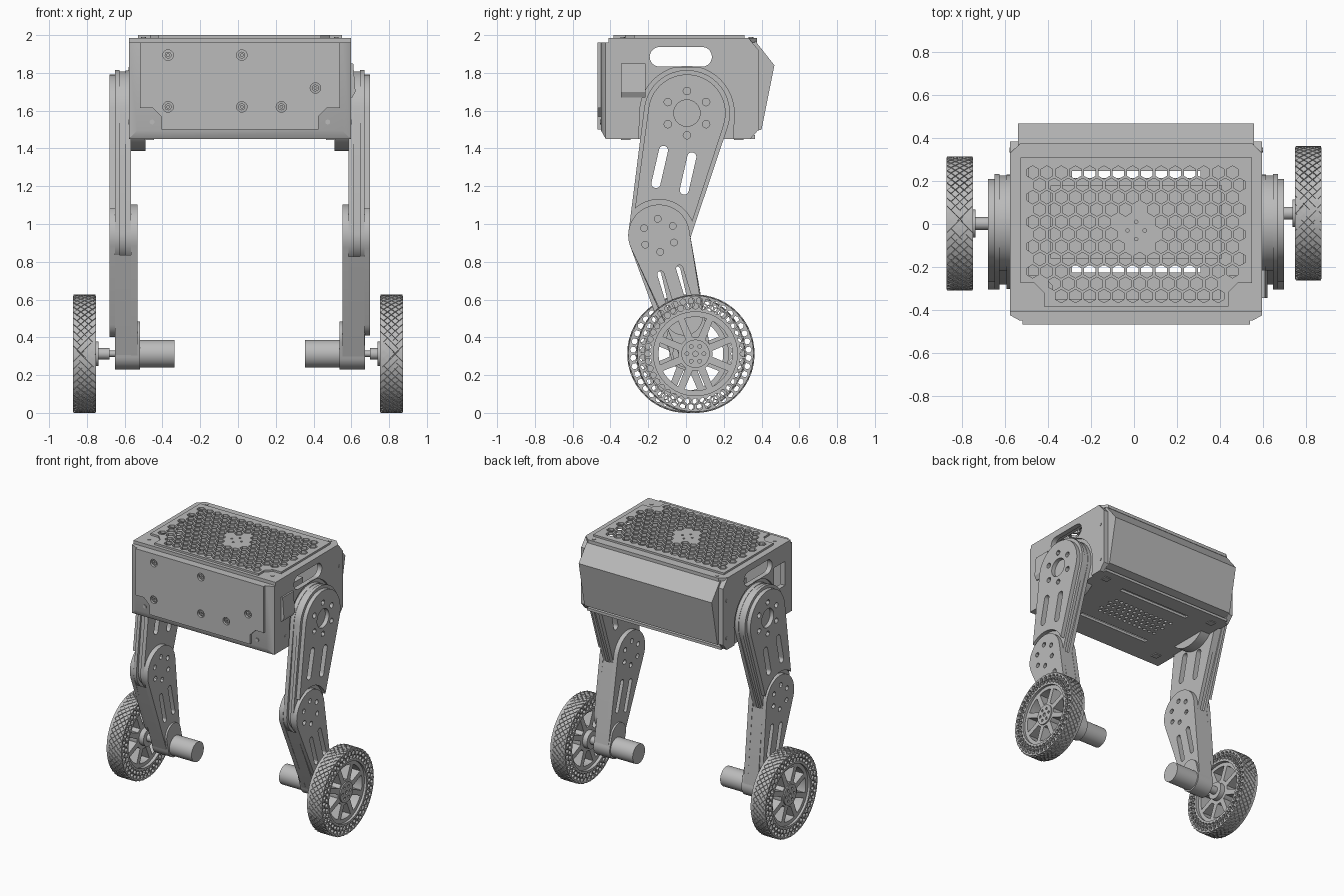
import bpy, bmesh
from math import pi, sin, cos, acos, atan2, hypot, radians
from mathutils import Matrix, Vector

if "Cube" in bpy.data.objects:
    bpy.data.objects.remove(bpy.data.objects["Cube"])

SHIFT = 0.01          # body and legs sit slightly off the wheel centre line
HIP, KNEE = (0.005, 1.587), (-0.143, 0.94)
WHEEL_Z, WHEEL_R = 0.313, 0.313

grey = bpy.data.materials.new("plain_grey")
grey.use_nodes = True
grey.diffuse_color = (0.5, 0.5, 0.5, 1)
grey.node_tree.nodes["Principled BSDF"].inputs["Base Color"].default_value = grey.diffuse_color

# Sketch plane to world, keyed by the extrusion axis
FRAMES = {"x": Matrix(((0, 0, 1), (1, 0, 0), (0, 1, 0))),
          "y": Matrix(((1, 0, 0), (0, 0, -1), (0, 1, 0))),
          "z": Matrix.Identity(3)}


def finish(name, bm):
    bmesh.ops.remove_doubles(bm, verts=bm.verts, dist=1e-5)
    bmesh.ops.recalc_face_normals(bm, faces=bm.faces)
    mesh = bpy.data.meshes.new(name)
    bm.to_mesh(mesh)
    bm.free()
    mesh.shade_smooth()
    mesh.set_sharp_from_angle(angle=radians(30))
    mesh.materials.append(grey)
    ob = bpy.data.objects.new(name, mesh)
    bpy.context.collection.objects.link(ob)
    return ob


def plate(name, loops, a, b, axis="x", shift=SHIFT):
    """Extrude an outline, with any holes after it, from a to b along an axis."""
    curve = bpy.data.curves.new(name, "CURVE")
    curve.dimensions, curve.fill_mode = "2D", "BOTH"
    curve.extrude = abs(b - a) / 2
    for loop in loops:
        spline = curve.splines.new("POLY")
        spline.points.add(len(loop) - 1)
        for point, (u, v) in zip(spline.points, loop):
            point.co = (u, v, 0, 1)
        spline.use_cyclic_u = True
    temp = bpy.data.objects.new(name + "_sketch", curve)
    bpy.context.collection.objects.link(temp)
    graph = bpy.context.evaluated_depsgraph_get()
    mesh = bpy.data.meshes.new_from_object(temp.evaluated_get(graph), depsgraph=graph)
    bm = bmesh.new()
    bm.from_mesh(mesh)
    mid = (a + b) / 2 * (-1 if axis == "y" else 1)
    for v in bm.verts:
        v.co = FRAMES[axis] @ (v.co + Vector((0, 0, mid))) + Vector((shift, 0, 0))
    bpy.data.objects.remove(temp)
    bpy.data.curves.remove(curve)
    bpy.data.meshes.remove(mesh)
    return finish(name, bm)


def arc(c, r, start, end, n=24):
    angles = [start + (end - start) * i / n for i in range(n + 1)]
    return [(c[0] + r * cos(t), c[1] + r * sin(t)) for t in angles]


def circle(c, r, n=32, turn=0):
    return arc(c, r, turn, turn + 2 * pi, n)[:-1]


def ring_holes(c, radius, r, n, sides=12, turn=0):
    spots = arc(c, radius, turn, turn + 2 * pi, n)[:-1]
    return [circle(p, r, sides, atan2(p[1] - c[1], p[0] - c[0])) for p in spots]


def box(u0, u1, v0, v1):
    return [(u0, v0), (u1, v0), (u1, v1), (u0, v1)]


def limb(c1, r1, c2, r2, cradle=None):
    """Tapered link outline; a cradle radius makes the second end concave."""
    a = atan2(c2[1] - c1[1], c2[0] - c1[0])
    b = acos((r1 - r2) / hypot(c2[0] - c1[0], c2[1] - c1[1]))
    head = arc(c1, r1, a + b, a + 2 * pi - b)
    if cradle is None:
        return head + arc(c2, r2, a - b, a + b)
    d = acos(r2 / cradle)
    return head + arc(c2, cradle, a - b - d, a + b + d - 2 * pi)


def along(c1, c2, dist, side=0):
    d = Vector(c2) - Vector(c1)
    d.normalize()
    return (c1[0] + d.x * dist - d.y * side, c1[1] + d.y * dist + d.x * side)


def slots(c1, c2, start, end, side, r):
    return [limb(along(c1, c2, start, k * side), r, along(c1, c2, end, k * side), r)
            for k in (-1, 1)]


def notched(half, low, high, cut):
    """Panel outline with both lower corners cut away."""
    right = [(half, high), (half, low + cut), (half - cut * 0.6, low + cut),
             (half - cut, low + cut * 0.6), (half - cut, low)]
    return right + [(-u, v) for u, v in reversed(right)]


def build_leg(s, side, foot_y):
    foot = (foot_y, WHEEL_Z)

    def part(name, loops, a, b, shift=SHIFT):
        return plate(f"{side}_{name}", loops, s * a, s * b, "x", shift)

    # Thigh: three layers leaving an edge groove, plus a raised outer face
    windows = slots(HIP, KNEE, 0.22, 0.40, 0.077, 0.024)
    part("thigh_inner", [limb(HIP, 0.225, KNEE, 0.16)] + windows, 0.576, 0.605)
    part("thigh_core", [limb(HIP, 0.222, KNEE, 0.14)] + windows, 0.605, 0.637)
    part("thigh_outer", [limb(HIP, 0.228, KNEE, 0.162)] + windows, 0.637, 0.66)
    bolts = ring_holes(HIP, 0.117, 0.02, 6, turn=pi / 2)
    part("thigh_face", [limb(HIP, 0.205, KNEE, 0.145, 0.19), circle(HIP, 0.07)]
         + bolts + windows, 0.66, 0.69)
    part("hip_motor", [circle(HIP, 0.2)], 0.5, 0.578)

    # Shank: clevis discs either side of the knee and a core below it
    windows = slots(KNEE, foot, 0.2, 0.4, 0.052, 0.018)
    bolts = ring_holes(KNEE, 0.088, 0.018, 6, turn=0.6)
    part("shank_face", [limb(KNEE, 0.163, along(KNEE, foot, 0.45), 0.1)]
         + bolts + windows, 0.66, 0.69)
    part("shank_core", [limb(foot, 0.082, KNEE, 0.16, 0.168)] + windows, 0.576, 0.66)
    part("shank_inner", [limb(KNEE, 0.163, foot, 0.082)] + bolts + windows, 0.542, 0.576)

    # Foot bracket, drive motor and axle
    part("foot_bracket", [limb(foot, 0.084, along(foot, KNEE, 0.09), 0.084)], 0.528, 0.662)
    part("drive_motor", [circle(foot, 0.073)], 0.345, 0.53)
    part("axle", [circle(foot, 0.016)], 0.66, 0.76)
    part("axle_collar", [circle(foot, 0.03)], 0.69, 0.75)
    part("wheel_flange", [circle(foot, 0.065)], 0.738, 0.775, 0)

    # Wheel: honeycomb tyre, spoked disc and hub cap
    cells = ring_holes(foot, 0.252, 0.017, 40, 6)
    cells += ring_holes(foot, 0.282, 0.017, 40, 6, pi / 40)
    part("tyre", [circle(foot, WHEEL_R - 0.006, 96), circle(foot, 0.222, 64)] + cells,
         0.751, 0.873, 0)
    gaps = []
    for i in range(8):
        t = i * pi / 4
        gaps.append(arc(foot, 0.195, t - 0.3, t + 0.3, 8) + arc(foot, 0.09, t + 0.17, t - 0.17, 4))
    part("wheel_disc", [circle(foot, 0.224, 64)] + gaps, 0.775, 0.855, 0)
    part("hub_cap", [circle(foot, 0.075), circle(foot, 0.014, 16)]
         + ring_holes(foot, 0.045, 0.01, 6), 0.855, 0.864, 0)

    # Raised diamond tread blocks
    bm = bmesh.new()
    count, pitch = 48, 0.0407
    step = 2 * pi / count
    for i in range(count):
        for j in range(5):
            t, x = (i + j % 2 / 2) * step, s * (0.812 + (j - 2) * pitch / 2)
            rings = []
            for r, k in ((WHEEL_R - 0.008, 0.45), (WHEEL_R, 0.43)):
                rings.append([bm.verts.new((x + dx * k * pitch,
                                            foot_y + r * cos(t + dt * k * step),
                                            WHEEL_Z + r * sin(t + dt * k * step)))
                              for dx, dt in ((1, 0), (0, 1), (-1, 0), (0, -1))])
            low, top = rings
            bm.faces.new(top)
            bm.faces.new(low[::-1])
            for k in range(4):
                n = (k + 1) % 4
                bm.faces.new((low[k], low[n], top[n], top[k]))
    finish(side + "_tread", bm)


build_leg(1, "left", 0.05)
build_leg(-1, "right", 0.002)

# Body sides: inner wall and outer cover, recessed around the hip
front_edge = [(-0.41, 1.985), (-0.41, 1.45)]
back_edge = [(0.34, 1.45), (0.385, 1.5), (0.385, 1.92), (0.33, 1.985)]
handle = limb((-0.14, 1.885), 0.052, (0.085, 1.885), 0.052)
hatch = box(-0.345, -0.215, 1.67, 1.85)
hip_recess = [(-0.25, 1.45)] + arc(HIP, 0.25, pi, 0) + [(0.25, 1.45)]
for s, side in ((1, "left"), (-1, "right")):
    holes = [handle] if s > 0 else [handle, hatch]
    plate(side + "_wall", [front_edge + back_edge] + holes, s * 0.55, s * 0.573)
    plate(side + "_cover", [front_edge + hip_recess + back_edge] + holes, s * 0.573, s * 0.5875)
    for y, z in ((-0.29, 1.54), (0.345, 1.82), (0.345, 1.54)):
        plate(side + "_cover_screw", [circle((y, z), 0.012, 12)], s * 0.58, s * 0.591)
plate("side_hatch_block", [[(0.58, 1.67), (0.595, 1.67), (0.612, 1.7), (0.6, 1.85), (0.58, 1.85)]],
      0.215, 0.345, "y").location.y = -0.56

# Front frame with bevelled sides, then the screwed panel
bm = bmesh.new()
rings = []
for y, inset in ((-0.39, 0), (-0.425, 0), (-0.45, 0.045)):
    rings.append([bm.verts.new((u + SHIFT, y, v))
                  for u, v in box(inset - 0.5875, 0.5875 - inset, 1.45 + inset, 1.962)])
for low, top in zip(rings, rings[1:]):
    for k in range(4):
        n = (k + 1) % 4
        bm.faces.new((low[k], low[n], top[n], top[k]))
bm.faces.new(rings[0])
bm.faces.new(rings[-1])
finish("front_frame", bm)
screws = [(x, z) for x in (-0.38, 0.01) for z in (1.62, 1.894)] + [(0.22, 1.62), (0.4, 1.72)]
plate("front_panel", [notched(0.53, 1.5, 1.962, 0.115)] + [circle(p, 0.028, 20) for p in screws],
      -0.45, -0.468, "y")
for p in screws:
    plate("front_screw", [circle(p, 0.018, 16), circle(p, 0.008, 6)], -0.448, -0.46, "y")
for x in (-0.465, 0.465):
    plate("corner_screw", [circle((x, 1.54), 0.013, 12)], -0.445, -0.456, "y")

# Back pod with its pointed profile
plate("back_pod", [[(0.33, 1.975), (0.362, 1.975), (0.468, 1.84), (0.4, 1.5), (0.33, 1.48)]],
      -0.55, 0.55)

# Top rim and honeycomb lid
rim = [(-0.5875, -0.41), (0.5875, -0.41), (0.5875, 0.33), (0.54, 0.375), (-0.54, 0.375), (-0.5875, 0.33)]
plate("top_rim", [rim, notched(0.5, -0.35, 0.28, 0.11)], 1.962, 1.986, "z")
pitch = 0.0665
cells = []
for row in range(11):
    for col in range(-7, 8):
        x, y = (col + row % 2 / 2 - 0.25) * pitch, 0.24 - row * pitch * 0.866
        middle = hypot(x, y + 0.03) < 0.1
        corner = abs(x) > 0.39 and y < -0.23
        if not (middle or corner or abs(x) > 0.49):
            cells.append(circle((x, y), 0.031, 6, pi / 6))
cells += ring_holes((0, -0.03), 0.04, 0.008, 4)
plate("top_lid", [notched(0.54, -0.385, 0.31, 0.11)] + cells, 1.98, 2.0, "z")
for x in (-0.51, 0.51):
    for y in (-0.335, 0.345):
        plate("lid_screw", [circle((x, y), 0.013, 12)], 1.98, 1.99, "z")

# Vented floor with long slots, corner pads and the inner equipment box
vents = [circle(((i + j % 2 / 2 - 6) * 0.045, (j - 2) * 0.045), 0.013, 12)
         for i in range(12) for j in range(5)]
long_slots = [box(-0.3, 0.3, y - 0.016, y + 0.016) for y in (-0.21, 0.23)]
plate("floor", [box(-0.555, 0.555, -0.4, 0.365)] + vents + long_slots, 1.45, 1.47, "z")
for x in (-0.48, 0.48):
    for y in (-0.32, 0.28):
        plate("floor_pad", [box(x - 0.025, x + 0.025, y - 0.025, y + 0.025)], 1.444, 1.452, "z")
plate("equipment_box", [box(-0.4, 0.4, -0.16, 0.18)], 1.5, 1.75, "z")
